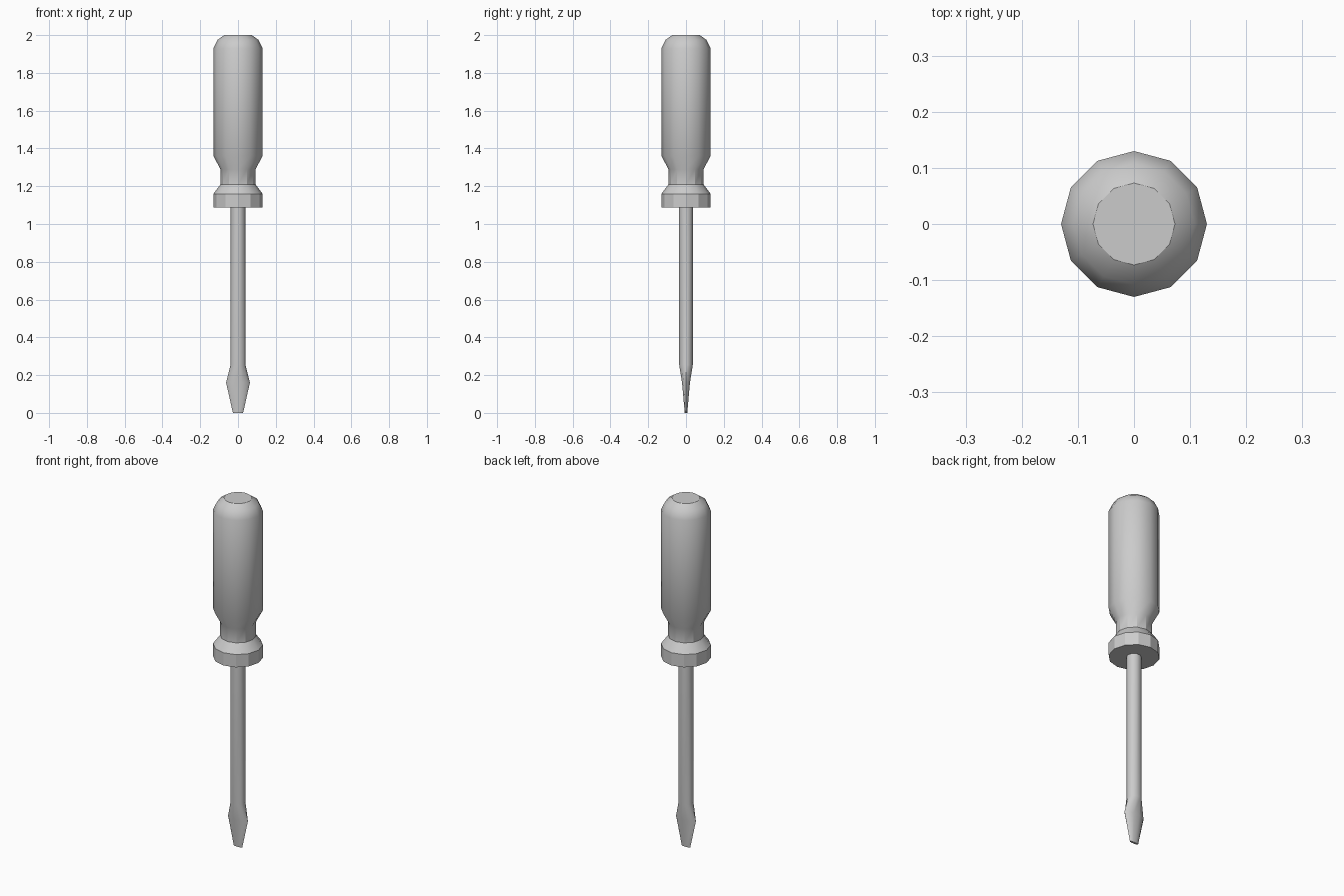
import bpy, bmesh, math

if "Cube" in bpy.data.objects:
    bpy.data.objects.remove(bpy.data.objects["Cube"])


def loft(name, rings, sides, angle):
    """Capped stack of elliptical rings given as (z, x radius, y radius)."""
    bm = bmesh.new()
    loops = []
    for z, rx, ry in rings:
        loops.append([bm.verts.new((rx * math.cos(2 * math.pi * i / sides),
                                    ry * math.sin(2 * math.pi * i / sides), z))
                      for i in range(sides)])
    for a, b in zip(loops, loops[1:]):
        for i in range(sides):
            j = (i + 1) % sides
            bm.faces.new((a[i], a[j], b[j], b[i]))
    bm.faces.new(loops[0][::-1])
    bm.faces.new(loops[-1])
    bmesh.ops.recalc_face_normals(bm, faces=bm.faces)
    mesh = bpy.data.meshes.new(name)
    bm.to_mesh(mesh)
    bm.free()
    obj = bpy.data.objects.new(name, mesh)
    bpy.context.collection.objects.link(obj)
    bpy.ops.object.select_all(action='DESELECT')
    obj.select_set(True)
    bpy.context.view_layer.objects.active = obj
    bpy.ops.object.shade_smooth_by_angle(angle=math.radians(angle))
    return obj


# Twelve-sided grip with collar, waist and rounded top
grip = [(1.087, 0.13), (1.16, 0.13), (1.21, 0.093), (1.29, 0.093),
        (1.36, 0.13), (1.93, 0.13), (1.975, 0.108), (2.0, 0.073)]
loft("handle", [(z, r, r) for z, r in grip], 12, 29)

# Shaft flaring into the flat blade tip
loft("shaft_and_blade", [(0, 0.027, 0.007), (0.16, 0.063, 0.022),
                         (0.255, 0.039, 0.038), (1.087, 0.039, 0.038)], 10, 40)
